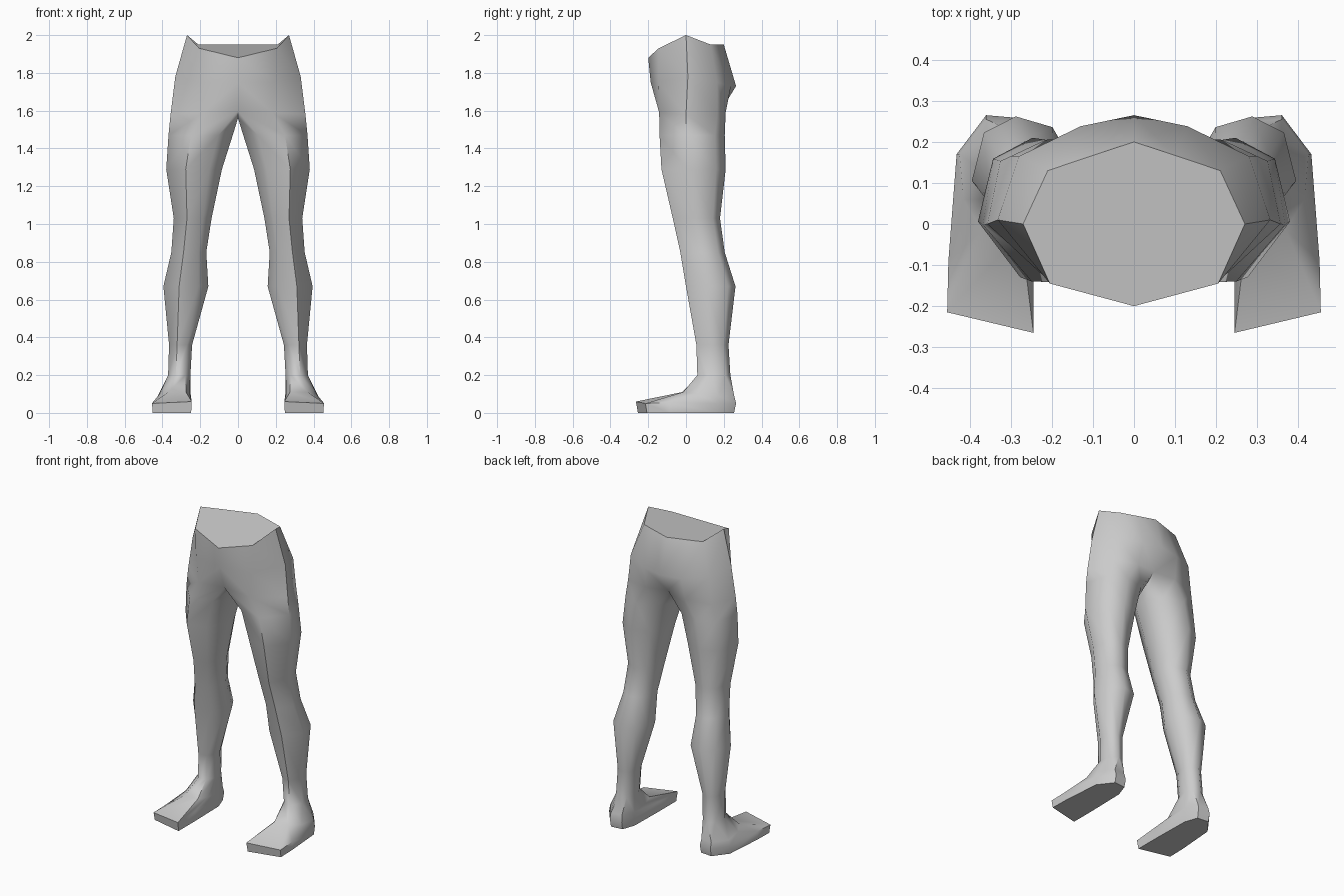
import bpy, bmesh
from math import radians

cube = bpy.data.objects.get("Cube")
if cube:
    bpy.data.objects.remove(cube)

mat = bpy.data.materials.new("light_grey")
mat.use_nodes = True
grey = (0.6, 0.6, 0.6, 1)
mat.diffuse_color = grey
mat.node_tree.nodes["Principled BSDF"].inputs["Base Color"].default_value = grey

bm = bmesh.new()


def ring(points):
    return [bm.verts.new(p) for p in points]


def bridge(a, b, closed=True):
    n = len(a)
    for i in range(n if closed else n - 1):
        j = (i + 1) % n
        bm.faces.new((a[i], b[i], b[j], a[j]))


# Pelvis: half rings from front centre round the hip to back centre
waist = ring([(0, -.2, 1.88), (.205, -.145, 1.93), (.27, 0, 2),
              (.21, .13, 1.95), (.1, .167, 1.95), (0, .2, 1.95)])
hips = ring([(0, -.187, 1.75), (.2, -.145, 1.75), (.332, .01, 1.78),
             (.28, .165, 1.75), (.13, .238, 1.73), (0, .265, 1.73)])
bridge(waist, hips, False)
# Lower pelvis, closed below by two points between the thighs
crotch = ring([(0, -.14, 1.6), (.18, -.142, 1.59), (.357, 0, 1.58),
               (.3, .165, 1.58), (.14, .21, 1.59), (0, .185, 1.6),
               (0, .09, 1.56), (0, -.06, 1.56)])
bridge(hips, crotch[:6], False)

# Leg: one cross-section fitted to inner x, outer x, front y, back y
SECTION = [(-.55, -.85), (.3, -1), (1, -.2), (.75, .7),
           (.1, 1), (-.65, .8), (-1, .25), (-1, -.3)]
LEVELS = [(1.47, .028, .368, -.14, .205), (1.29, .085, .38, -.13, .21),
          (1.03, .14, .34, -.07, .18), (.85, .168, .353, -.03, .205),
          (.67, .157, .395, 0, .262), (.36, .243, .365, .055, .225),
          (.2, .252, .37, .06, .235)]
last = crotch
for z, xi, xo, yf, yb in LEVELS:
    now = ring([((xi + xo) / 2 + u * (xo - xi) / 2,
                 (yf + yb) / 2 + v * (yb - yf) / 2, z) for u, v in SECTION])
    bridge(last, now)
    last = now

# Foot: instep, toe line and sole
instep = ring([(.275, -.02, .11), (.37, -.015, .11), (.415, .06, .1),
               (.425, .17, .09), (.36, .255, .09), (.285, .25, .09),
               (.25, .17, .09), (.255, .05, .1)])
outline = [(.245, -.265), (.455, -.215), (.452, -.09), (.432, .17),
           (.36, .265), (.28, .258), (.25, .17), (.245, -.09)]
heights = [.06, .05, .055, .05, .05, .05, .05, .065]
toe_line = ring([(x, y, z) for (x, y), z in zip(outline, heights)])
sole = ring([(.35 + (x - .35) * .97, y * .96, 0) for x, y in outline])
for lower in (instep, toe_line, sole):
    bridge(last, lower)
    last = lower
bm.faces.new(sole)

# Mirror to the other side and weld the middle
copy = bmesh.ops.duplicate(bm, geom=bm.verts[:] + bm.edges[:] + bm.faces[:])["geom"]
for v in [g for g in copy if isinstance(g, bmesh.types.BMVert)]:
    v.co.x *= -1
bmesh.ops.remove_doubles(bm, verts=bm.verts[:], dist=.001)

# Flat cut across the waist
bmesh.ops.holes_fill(bm, edges=[e for e in bm.edges if e.is_boundary], sides=0)
bmesh.ops.recalc_face_normals(bm, faces=bm.faces[:])

mesh = bpy.data.meshes.new("legs")
bm.to_mesh(mesh)
bm.free()
mesh.materials.append(mat)
legs = bpy.data.objects.new("legs", mesh)
bpy.context.collection.objects.link(legs)
bpy.context.view_layer.objects.active = legs
legs.select_set(True)
bpy.ops.object.shade_smooth_by_angle(angle=radians(55))
